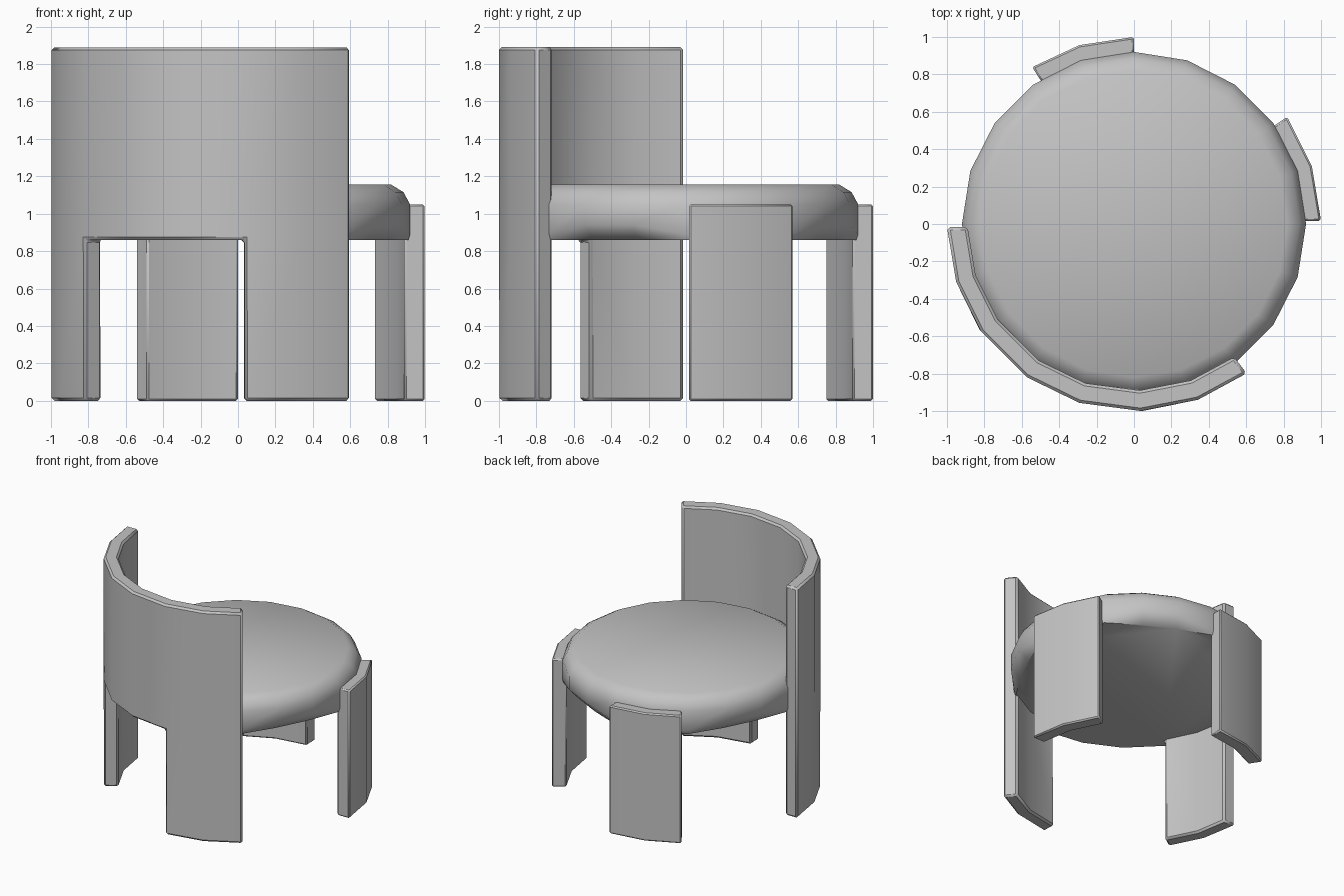
import bpy, bmesh
from math import radians, cos, sin

cube = bpy.data.objects.get("Cube")
if cube:
    bpy.data.objects.remove(cube, do_unlink=True)

grey = bpy.data.materials.new("plain_grey")
grey.use_nodes = True
colour = (0.55, 0.55, 0.55, 1)
grey.diffuse_color = colour
grey.node_tree.nodes["Principled BSDF"].inputs["Base Color"].default_value = colour

SEAT_Z, RIM_Z, SEAT_TOP, BACK_TOP = 0.86, 1.05, 1.155, 1.89


def polar(r, degrees, z):
    a = radians(degrees)
    return (r * cos(a), r * sin(a), z)


def finish(name, bm, smooth_angle, bevel=0):
    bmesh.ops.recalc_face_normals(bm, faces=bm.faces)
    mesh = bpy.data.meshes.new(name)
    bm.to_mesh(mesh)
    bm.free()
    mesh.materials.append(grey)
    obj = bpy.data.objects.new(name, mesh)
    bpy.context.collection.objects.link(obj)
    if bevel:
        mod = obj.modifiers.new("soft_edges", 'BEVEL')
        mod.width = bevel
        mod.segments = 1
        mod.limit_method = 'ANGLE'
        mod.angle_limit = radians(40)
    bpy.ops.object.select_all(action='DESELECT')
    obj.select_set(True)
    bpy.context.view_layer.objects.active = obj
    bpy.ops.object.shade_smooth_by_angle(angle=radians(smooth_angle))
    return obj


def curved_panel(name, angles, levels, is_solid, bevel, inner=0.89):
    """Faceted arc with outer radius 1; is_solid(column, row) leaves openings."""
    bm = bmesh.new()
    grid = [[bm.verts.new(polar(1, a, z)) for z in levels] for a in angles]
    for c in range(len(angles) - 1):
        for r in range(len(levels) - 1):
            if is_solid(c, r):
                bm.faces.new((grid[c][r], grid[c + 1][r],
                              grid[c + 1][r + 1], grid[c][r + 1]))
    bmesh.ops.delete(bm, geom=[v for v in bm.verts if not v.link_faces], context='VERTS')
    # thicken inwards, keeping the outer skin
    outer = bm.faces[:]
    result = bmesh.ops.extrude_face_region(bm, geom=outer, use_keep_orig=True)
    for v in result["geom"]:
        if isinstance(v, bmesh.types.BMVert):
            v.co.x *= inner
            v.co.y *= inner
    return finish(name, bm, 30, bevel)


# Two short legs
curved_panel("left_leg", (1, 18, 35), (0, RIM_Z), lambda c, r: True, 0.01)
curved_panel("rear_leg", (90, 107, 123), (0, RIM_Z), lambda c, r: True, 0.01)

# Backrest in one piece with its two tall legs, open between them
curved_panel("backrest_with_legs", (181, 198, 215, 235, 253, 272, 290, 307),
             (0, SEAT_Z, BACK_TOP),
             lambda c, r: r > 0 or c < 2 or c > 4, 0.015)

# Round seat cushion; the lower rim is chamfered in the gaps between legs
bm = bmesh.new()
sides = 20
full_depth = {0, 1, 2, 5, 6, 7} | set(range(10, 18))
rings = []
for i in range(sides):
    a = i * 360 / sides
    low_r, low_z = (0.92, SEAT_Z + 0.03) if i in full_depth else (0.92, SEAT_Z + 0.08)
    base_r = 0.91 if i in full_depth else 0.85
    profile = ((base_r, SEAT_Z), (low_r, low_z), (0.92, RIM_Z),
               (0.885, 1.115), (0.82, SEAT_TOP))
    rings.append([bm.verts.new(polar(r, a, z)) for r, z in profile])
for i in range(sides):
    p, q = rings[i], rings[(i + 1) % sides]
    for k in range(len(p) - 1):
        bm.faces.new((p[k], q[k], q[k + 1], p[k + 1]))
bm.faces.new([ring[-1] for ring in rings])
bm.faces.new([ring[0] for ring in reversed(rings)])
finish("seat", bm, 50)
